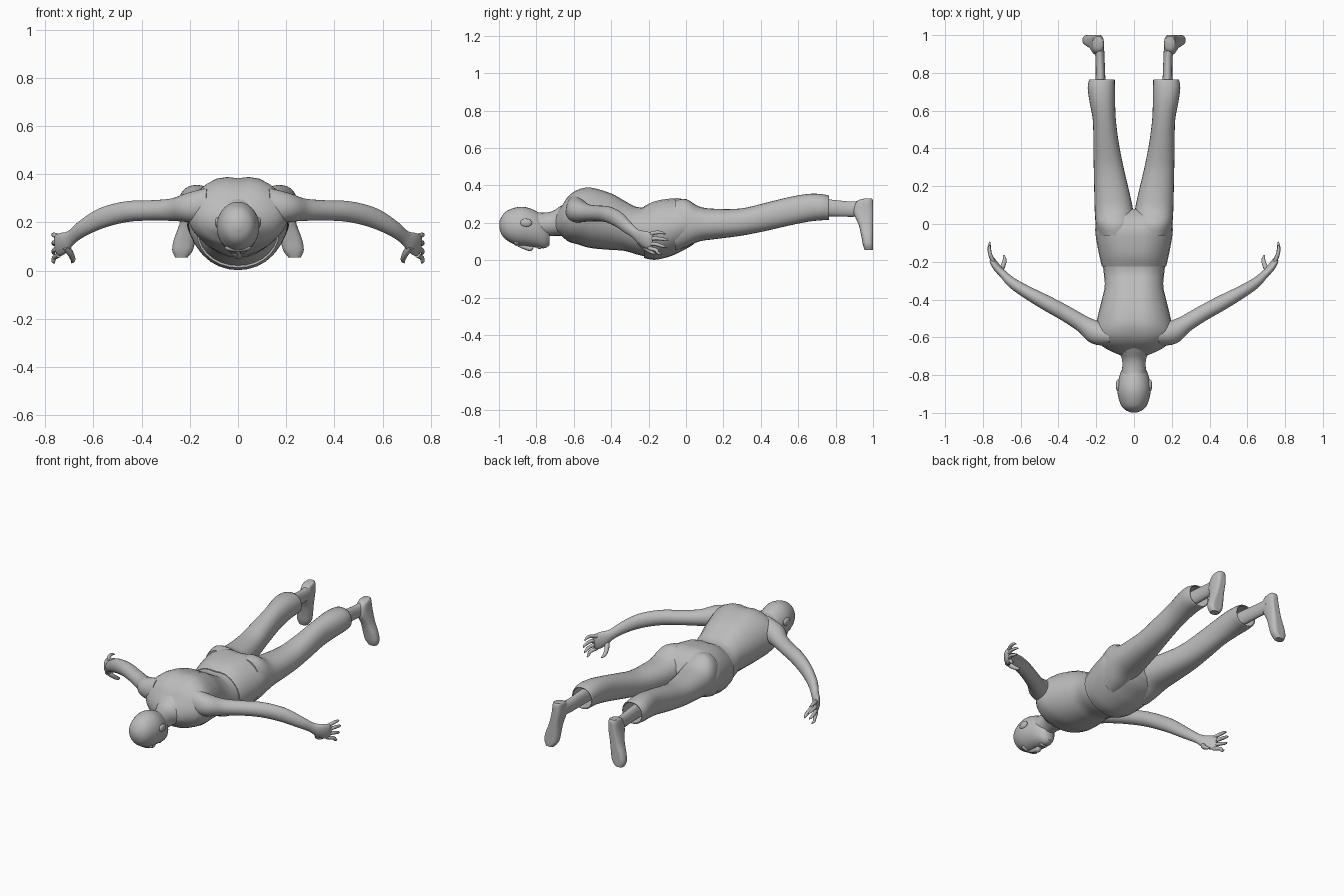
import bpy, bmesh, math
from mathutils import Vector

cube = bpy.data.objects.get("Cube")
if cube:
    bpy.data.objects.remove(cube, do_unlink=True)

grey = bpy.data.materials.new("plain grey")
grey.use_nodes = True
tone = (0.5, 0.5, 0.5, 1)
grey.diffuse_color = tone
grey.node_tree.nodes["Principled BSDF"].inputs["Base Color"].default_value = tone
X, Y, Z = Vector((1, 0, 0)), Vector((0, 1, 0)), Vector((0, 0, 1))


def smooth_rows(rows, steps):
    """Pass a smooth curve through rows of numbers."""
    out = []
    for i in range(len(rows) - 1):
        p0, p1, p2, p3 = (rows[min(max(k, 0), len(rows) - 1)] for k in range(i - 1, i + 3))
        for s in range(steps):
            t = s / steps
            out.append([b + 0.5 * t * (c - a + t * (2*a - 5*b + 4*c - d + t * (3*(b - c) + d - a)))
                        for a, b, c, d in zip(p0, p1, p2, p3)])
    return out + [list(rows[-1])]


def loft(name, rows, axis=None, side=X, power=2, sides=28, steps=4, mirror=False,
         cap_end=True, shape=None):
    """Skin rings of (x, y, z, half width, half height)."""
    rows = smooth_rows(rows, steps)
    bm = bmesh.new()
    rings = []
    for i, (x, y, z, a, b) in enumerate(rows):
        centre = Vector((x, y, z))
        t = axis
        if t is None:
            t = (Vector(rows[min(i + 1, len(rows) - 1)][:3])
                 - Vector(rows[max(i - 1, 0)][:3])).normalized()
        w = (side - t * side.dot(t)).normalized()
        h = w.cross(t)
        ring = []
        for k in range(sides):
            ang = math.tau * k / sides
            c, s = math.cos(ang), math.sin(ang)
            u = math.copysign(abs(c) ** (2 / power), c)
            v = math.copysign(abs(s) ** (2 / power), s)
            p = centre + w * u * a + h * v * b
            if shape:
                shape(p, centre)
            ring.append(bm.verts.new(p))
        rings.append(ring)
    for r, q in zip(rings, rings[1:]):
        for k in range(sides):
            n = (k + 1) % sides
            bm.faces.new((r[k], r[n], q[n], q[k]))
    bm.faces.new(rings[0])
    if cap_end:
        bm.faces.new(rings[-1])
    bmesh.ops.recalc_face_normals(bm, faces=bm.faces)
    return finish(name, bm, mirror)


def finish(name, bm, mirror):
    mesh = bpy.data.meshes.new(name)
    bm.to_mesh(mesh)
    bm.free()
    mesh.materials.append(grey)
    obj = bpy.data.objects.new(name, mesh)
    bpy.context.collection.objects.link(obj)
    bpy.ops.object.select_all(action='DESELECT')
    obj.select_set(True)
    bpy.context.view_layer.objects.active = obj
    bpy.ops.object.shade_smooth_by_angle(angle=math.radians(50))
    if mirror:
        obj.modifiers.new("mirror", 'MIRROR')
    return obj


def blob(name, centre, size, mirror=False):
    bm = bmesh.new()
    bmesh.ops.create_uvsphere(bm, u_segments=16, v_segments=10, radius=1)
    for v in bm.verts:
        v.co = Vector(centre) + Vector(a * b for a, b in zip(v.co, size))
    return finish(name, bm, mirror)


def span(rows):
    """Turn (x, y, bottom, top, half width) into ring rows."""
    return [(x, y, (lo + hi) / 2, a, (hi - lo) / 2) for x, y, lo, hi, a in rows]


def groove(depth):
    """Hollow along the middle of the back."""
    def shape(p, centre):
        if p.z > centre.z:
            p.z -= depth * math.exp(-(p.x / 0.045) ** 2)
    return shape


# Upper body
loft("torso", span([
    (0, -.70, .15, .25, .06), (0, -.665, .13, .30, .14), (0, -.63, .10, .35, .185),
    (0, -.58, .085, .385, .21), (0, -.51, .065, .398, .197), (0, -.40, .055, .368, .17),
    (0, -.33, .05, .33, .155), (0, -.26, .03, .295, .16), (0, -.18, .01, .30, .17)]),
    axis=Y, shape=groove(.015))

# Trousers: hips and two open-ended legs
loft("trouser_hips", span([
    (0, -.225, .012, .298, .17), (0, -.165, .002, .325, .184), (0, -.08, .022, .338, .2),
    (0, -.02, .05, .335, .205), (0, .04, .085, .30, .19), (0, .08, .13, .24, .1)]),
    axis=Y, shape=groove(.012))
leg = loft("trouser_leg", span([
    (.095, -.06, .05, .32, .095), (.10, 0, .07, .327, .103), (.106, .07, .10, .287, .102),
    (.115, .15, .112, .275, .095), (.133, .29, .13, .276, .08), (.147, .42, .155, .305, .068),
    (.157, .55, .185, .337, .061), (.168, .65, .205, .354, .068), (.173, .72, .213, .354, .072),
    (.17, .765, .215, .345, .068)]), axis=Y, power=2.2, mirror=True, cap_end=False)
wall = leg.modifiers.new("cloth", 'SOLIDIFY')
wall.thickness = 0.006

# Bare shins and feet with flat soles
loft("shin", span([
    (.175, .66, .235, .33, .03), (.177, .76, .235, .325, .026), (.18, .88, .232, .314, .024),
    (.187, .95, .235, .32, .028)]), axis=Y, mirror=True)


def flat_sole(p, centre):
    p.y = min(p.y, 1)


loft("foot", [
    (.19, .975, .33, .022, .018), (.19, .957, .315, .03, .043), (.194, .95, .26, .033, .055),
    (.208, .963, .19, .036, .04), (.222, .97, .13, .044, .033), (.23, .974, .085, .043, .029),
    (.235, .977, .055, .026, .022)], axis=Z, power=2.6, mirror=True, shape=flat_sole)

# Head and neck
loft("head", span([
    (0, -.998, .17, .205, .014), (0, -.985, .135, .235, .045), (0, -.96, .108, .262, .068),
    (0, -.91, .082, .282, .085), (0, -.86, .076, .284, .088), (0, -.80, .068, .262, .076),
    (0, -.755, .064, .225, .055), (0, -.73, .08, .19, .032)]), axis=Y)
loft("neck", span([
    (0, -.84, .14, .265, .06), (0, -.78, .125, .254, .063), (0, -.72, .13, .26, .063),
    (0, -.67, .13, .29, .085), (0, -.62, .13, .32, .12)]), axis=Y)
loft("nose", [(0, -.90, .085, .01, .012), (0, -.86, .07, .012, .014),
              (0, -.83, .063, .017, .015), (0, -.815, .075, .012, .01)], axis=Y)
blob("lips", (0, -.782, .07), (.026, .013, .011))
blob("brow", (0, -.905, .095), (.055, .018, .018))
blob("ear", (.085, -.855, .2), (.011, .032, .022), mirror=True)

# Arms with palms
loft("arm", [
    (.12, -.595, .27, .05, .075), (.2, -.575, .262, .062, .062), (.27, -.53, .253, .046, .047),
    (.36, -.475, .25, .042, .042), (.46, -.42, .245, .04, .043), (.56, -.365, .22, .034, .042),
    (.64, -.315, .178, .028, .034), (.69, -.268, .14, .021, .029), (.722, -.235, .118, .02, .042),
    (.745, -.2, .105, .017, .046), (.752, -.178, .102, .009, .036)],
    side=Vector((.5, -.85, 0)), mirror=True)

# Fingers fan out from the palm, the thumb hangs below
for i, name in enumerate(["index", "middle", "ring", "little"]):
    z = .065 + .024 * i
    drop = .012 * (i - 1.5)
    reach = (-.13, -.105, -.095, -.11)[i]
    loft(name + "_finger", [
        (.745, -.2, z, .011, .011), (.762, -.16, z + drop * .6, .01, .01),
        (.766, reach - .02, z + drop - .008, .008, .008),
        (.763, reach, z + drop - .015, .003, .003)], sides=12, mirror=True)
loft("thumb", [(.715, -.25, .1, .016, .016), (.695, -.225, .07, .013, .013),
               (.685, -.19, .045, .01, .01), (.69, -.165, .034, .004, .004)],
     sides=12, mirror=True)
